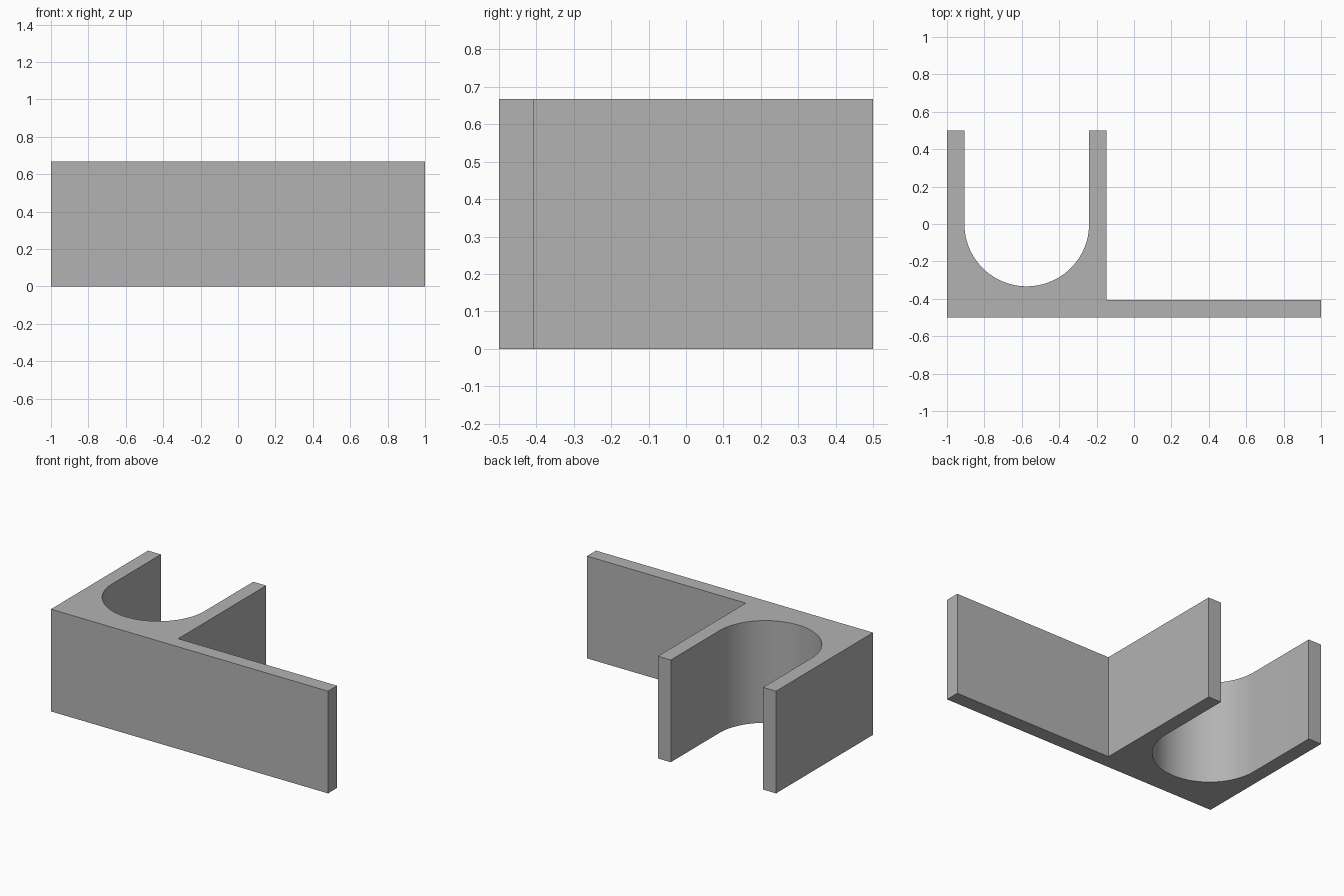
import bpy
import bmesh
from math import cos, sin, pi

cube = bpy.data.objects.get("Cube")
if cube:
    bpy.data.objects.remove(cube, do_unlink=True)

HEIGHT = 0.667
WALL = 0.0933
RADIUS = 0.3333
LEFT, RIGHT, FRONT, BACK = -1.0, 1.0, -0.5, 0.5
CENTRE = LEFT + WALL + RADIUS
ARM = CENTRE + RADIUS + WALL
STEPS = 48

# Plain grey material
grey = bpy.data.materials.new("plain grey")
grey.use_nodes = True
colour = (0.45, 0.45, 0.45, 1)
grey.diffuse_color = colour
grey.node_tree.nodes["Principled BSDF"].inputs["Base Color"].default_value = colour

# Plan outline: flange, right arm, round channel, left arm
outline = [(LEFT, FRONT), (RIGHT, FRONT), (RIGHT, FRONT + WALL),
           (ARM, FRONT + WALL), (ARM, BACK), (ARM - WALL, BACK)]
outline += [(CENTRE + RADIUS * cos(pi * i / STEPS), -RADIUS * sin(pi * i / STEPS))
            for i in range(STEPS + 1)]
outline += [(LEFT + WALL, BACK), (LEFT, BACK)]

# Extrude the outline to full height
bm = bmesh.new()
base = bm.faces.new([bm.verts.new((x, y, 0)) for x, y in outline])
top = bmesh.ops.extrude_face_region(bm, geom=[base], use_keep_orig=True)
bmesh.ops.translate(bm, vec=(0, 0, HEIGHT),
                    verts=[v for v in top["geom"] if isinstance(v, bmesh.types.BMVert)])
bmesh.ops.recalc_face_normals(bm, faces=bm.faces)
mesh = bpy.data.meshes.new("channel_bracket")
bm.to_mesh(mesh)
bm.free()
mesh.materials.append(grey)
bracket = bpy.data.objects.new("channel_bracket", mesh)
bpy.context.collection.objects.link(bracket)

# Smooth the round channel, keep the corners sharp
bpy.ops.object.select_all(action="DESELECT")
bracket.select_set(True)
bpy.context.view_layer.objects.active = bracket
bpy.ops.object.shade_smooth_by_angle(angle=pi / 6)
